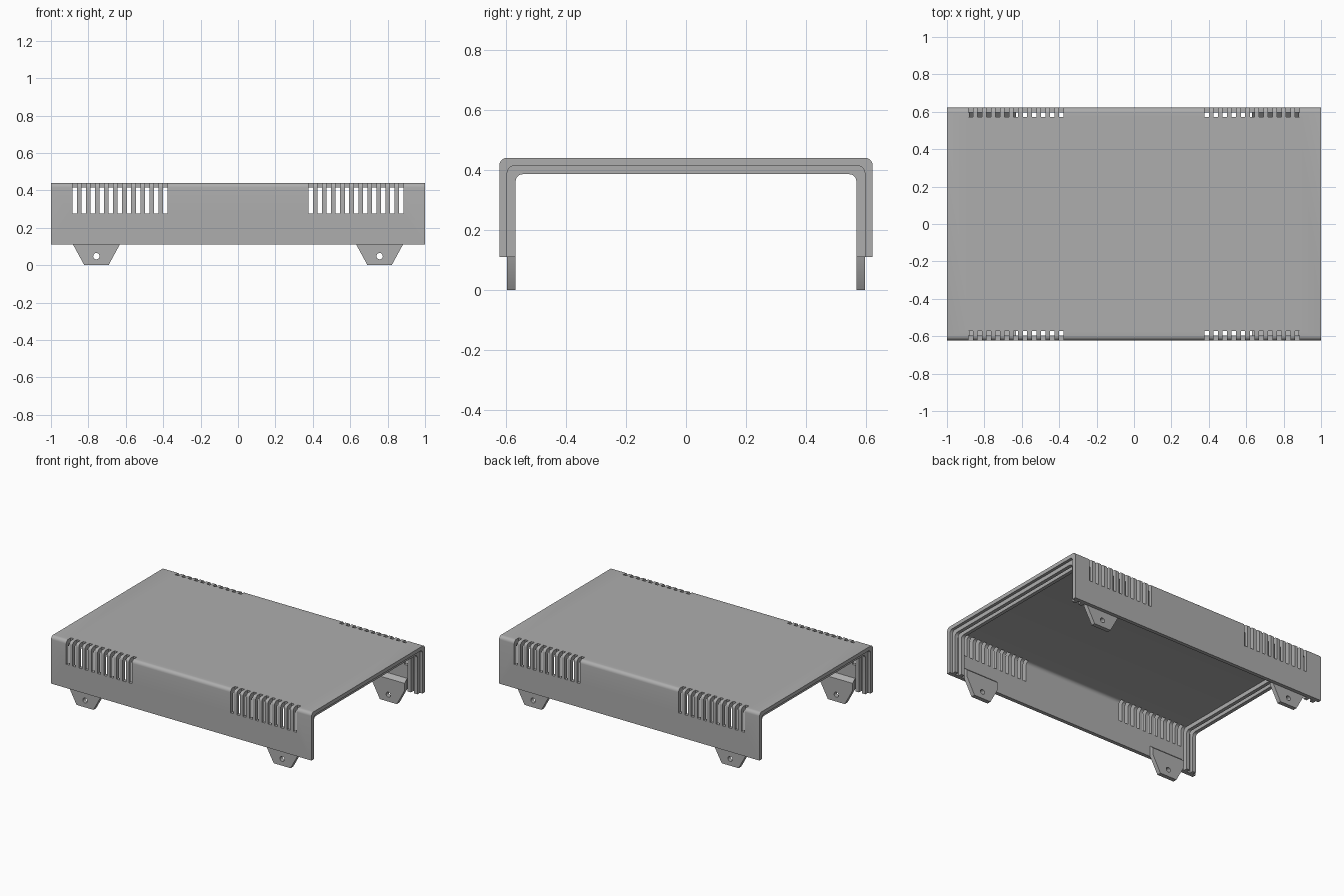
import bpy, bmesh
from math import sin, cos, pi
from mathutils import Matrix

cube = bpy.data.objects.get("Cube")
if cube:
    bpy.data.objects.remove(cube, do_unlink=True)

grey = bpy.data.materials.new("mid grey")
grey.use_nodes = True
COLOUR = (0.42, 0.42, 0.42, 1)
grey.diffuse_color = COLOUR
grey.node_tree.nodes["Principled BSDF"].inputs["Base Color"].default_value = COLOUR

BOTTOM, TOP, HALF_DEPTH = 0.11, 0.44, 0.622
WALL = 0.026


def prism(bm, points, offset):
    """Extrude a closed outline of 3D points along the offset vector."""
    face = bm.faces.new([bm.verts.new(p) for p in points])
    result = bmesh.ops.extrude_face_region(bm, geom=[face])
    verts = [g for g in result["geom"] if isinstance(g, bmesh.types.BMVert)]
    bmesh.ops.translate(bm, verts=verts, vec=offset)


def finish(name, bm):
    bmesh.ops.recalc_face_normals(bm, faces=bm.faces)
    mesh = bpy.data.meshes.new(name)
    bm.to_mesh(mesh)
    bm.free()
    mesh.materials.append(grey)
    obj = bpy.data.objects.new(name, mesh)
    bpy.context.collection.objects.link(obj)
    return obj


def activate(obj):
    bpy.ops.object.select_all(action="DESELECT")
    obj.select_set(True)
    bpy.context.view_layer.objects.active = obj


def cut(obj, cutter):
    activate(obj)
    mod = obj.modifiers.new("cut", "BOOLEAN")
    mod.operation, mod.solver, mod.object = "DIFFERENCE", "EXACT", cutter
    bpy.ops.object.modifier_apply(modifier=mod.name)
    bpy.data.objects.remove(cutter, do_unlink=True)


def mirror(obj, x, y):
    activate(obj)
    mod = obj.modifiers.new("mirror", "MIRROR")
    mod.use_axis = (x, y, False)
    mod.use_mirror_merge = False
    bpy.ops.object.modifier_apply(modifier=mod.name)


def smooth(obj):
    activate(obj)
    bpy.ops.object.shade_smooth_by_angle(angle=pi / 6)


def arch(half, top, radius):
    """Rounded arch from the front foot to the back foot, as (y, z)."""
    side = [(half, BOTTOM)]
    for i in range(7):
        a = i / 6 * pi / 2
        side.append((half - radius + radius * cos(a), top - radius + radius * sin(a)))
    return [(-y, z) for y, z in side] + side[::-1]


def channel(bm, x0, x1, outer_inset, inner_inset):
    """U-shaped band between two insets from the outer skin."""
    outer = arch(HALF_DEPTH - outer_inset, TOP - outer_inset, 0.024)
    inner = arch(HALF_DEPTH - inner_inset, TOP - inner_inset, 0.024)
    prism(bm, [(x0, y, z) for y, z in outer + inner[::-1]], (x1 - x0, 0, 0))


# Cover shell
bm = bmesh.new()
channel(bm, -1, 1, 0, WALL)
cover = finish("cover_shell", bm)

# Vent slots through the top edges
bm = bmesh.new()
for sx in (-1, 1):
    for sy in (-1, 1):
        for i in range(11):
            place = Matrix.Translation((sx * (0.39 + 0.0482 * i), sy * 0.623, 0.39))
            bmesh.ops.create_cube(bm, size=1, matrix=place @ Matrix.Diagonal((0.024, 0.1, 0.23, 1)))
cut(cover, finish("slot_cutter", bm))
smooth(cover)

# Paired ribs that hold an end panel
bm = bmesh.new()
for x in (0.905, 0.955):
    channel(bm, x, x + 0.025, 0.015, 0.054)
ribs = finish("panel_ribs", bm)
mirror(ribs, True, False)
smooth(ribs)

# Mounting tabs with sloped tops and screw holes
bm = bmesh.new()
half_outline = [(0.065, 0), (0.125, 0.11), (0.125, 0.16)]
outline = half_outline + [(-x, z) for x, z in half_outline[::-1]]
prism(bm, [(0.757 + x, 0.568, z) for x, z in outline], (0, 0.029, 0))
for v in bm.verts:
    if v.co.z > 0.15 and v.co.y > 0.58:
        v.co.z += 0.025
tabs = finish("mounting_tabs", bm)
bm = bmesh.new()
bmesh.ops.create_cone(bm, cap_ends=True, segments=24, radius1=0.017, radius2=0.017, depth=0.2,
                      matrix=Matrix.Translation((0.757, 0.58, 0.048)) @ Matrix.Rotation(pi / 2, 4, "X"))
cut(tabs, finish("hole_cutter", bm))
mirror(tabs, True, True)
smooth(tabs)
